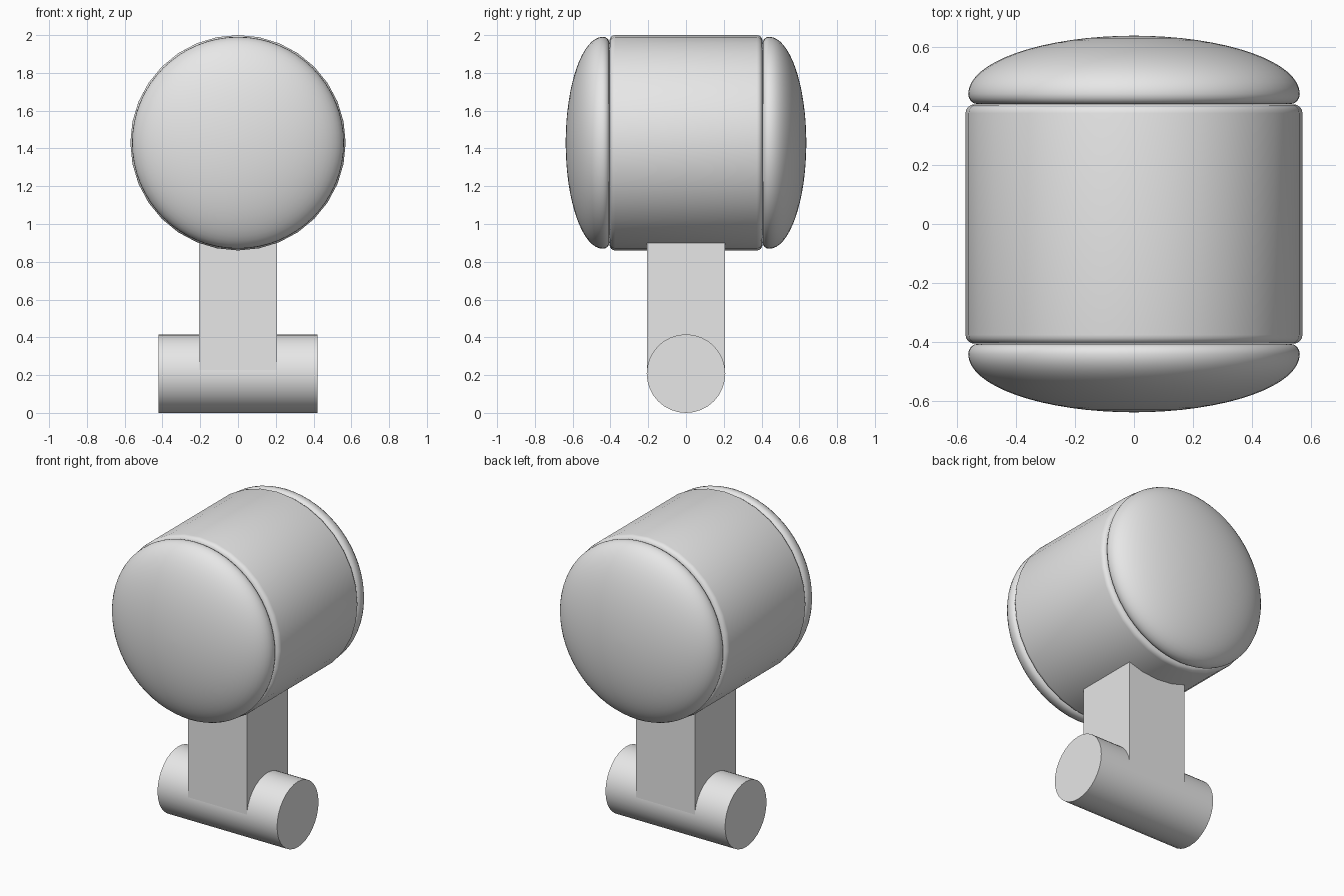
import bpy
import bmesh
from math import cos, sin, pi, radians

cube = bpy.data.objects.get("Cube")
if cube:
    bpy.data.objects.remove(cube, do_unlink=True)

grey = bpy.data.materials.new("plain_grey")
grey.use_nodes = True
grey.diffuse_color = (0.8, 0.8, 0.8, 1)
grey.node_tree.nodes["Principled BSDF"].inputs["Base Color"].default_value = (0.8, 0.8, 0.8, 1)


def finish(name, bm, location, smooth=True):
    bmesh.ops.recalc_face_normals(bm, faces=bm.faces)
    mesh = bpy.data.meshes.new(name)
    bm.to_mesh(mesh)
    bm.free()
    mesh.materials.append(grey)
    obj = bpy.data.objects.new(name, mesh)
    obj.location = location
    bpy.context.collection.objects.link(obj)
    if smooth:
        bpy.ops.object.select_all(action='DESELECT')
        obj.select_set(True)
        bpy.context.view_layer.objects.active = obj
        bpy.ops.object.shade_smooth_by_angle(angle=radians(35))
    return obj


def lathe(name, profile, axis, location, sides):
    """Revolve (radius, distance) points around the x or y axis, closing both ends."""
    bm = bmesh.new()
    rings = []
    for r, d in profile:
        ring = []
        for i in range(sides):
            a = 2 * pi * i / sides
            u, v = r * cos(a), r * sin(a)
            ring.append(bm.verts.new((d, u, v) if axis == 'x' else (u, d, v)))
        rings.append(ring)
    for low, high in zip(rings, rings[1:]):
        for i in range(sides):
            j = (i + 1) % sides
            bm.faces.new((low[i], low[j], high[j], high[i]))
    bm.faces.new(rings[0])
    bm.faces.new(rings[-1])
    return finish(name, bm, location)


HEAD = (0, 0, 1.43)

# Drum with rounded rims
rim = [(0.54 + 0.03 * sin(t * pi / 8), 0.375 + 0.03 * cos(t * pi / 8)) for t in range(5)]
drum_profile = rim + [(r, -d) for r, d in reversed(rim)]
lathe("head_drum", drum_profile, 'y', HEAD, 32)

# Domed caps: rolled lip followed by a shallow elliptical dome
lip = [(0.53 + 0.031 * cos(t * pi / 8), 0.44 + 0.034 * sin(t * pi / 8)) for t in range(-4, 0)]
dome = [(0.561 * cos(t * pi / 32), 0.44 + 0.197 * sin(t * pi / 32)) for t in range(16)]
for name, side in (("front_cap", -1), ("back_cap", 1)):
    lathe(name, [(r, side * d) for r, d in lip + dome + [(0.01, 0.637)]], 'y', HEAD, 64)

# Square post from the foot up into the drum
bm = bmesh.new()
bmesh.ops.create_cube(bm, size=1)
bmesh.ops.scale(bm, vec=(0.412, 0.412, 0.8), verts=bm.verts)
finish("post", bm, (0, 0, 0.61), smooth=False)

# Cross bar foot
lathe("foot_bar", [(0.208, -0.42), (0.208, 0.42)], 'x', (0, 0, 0.208), 32)
